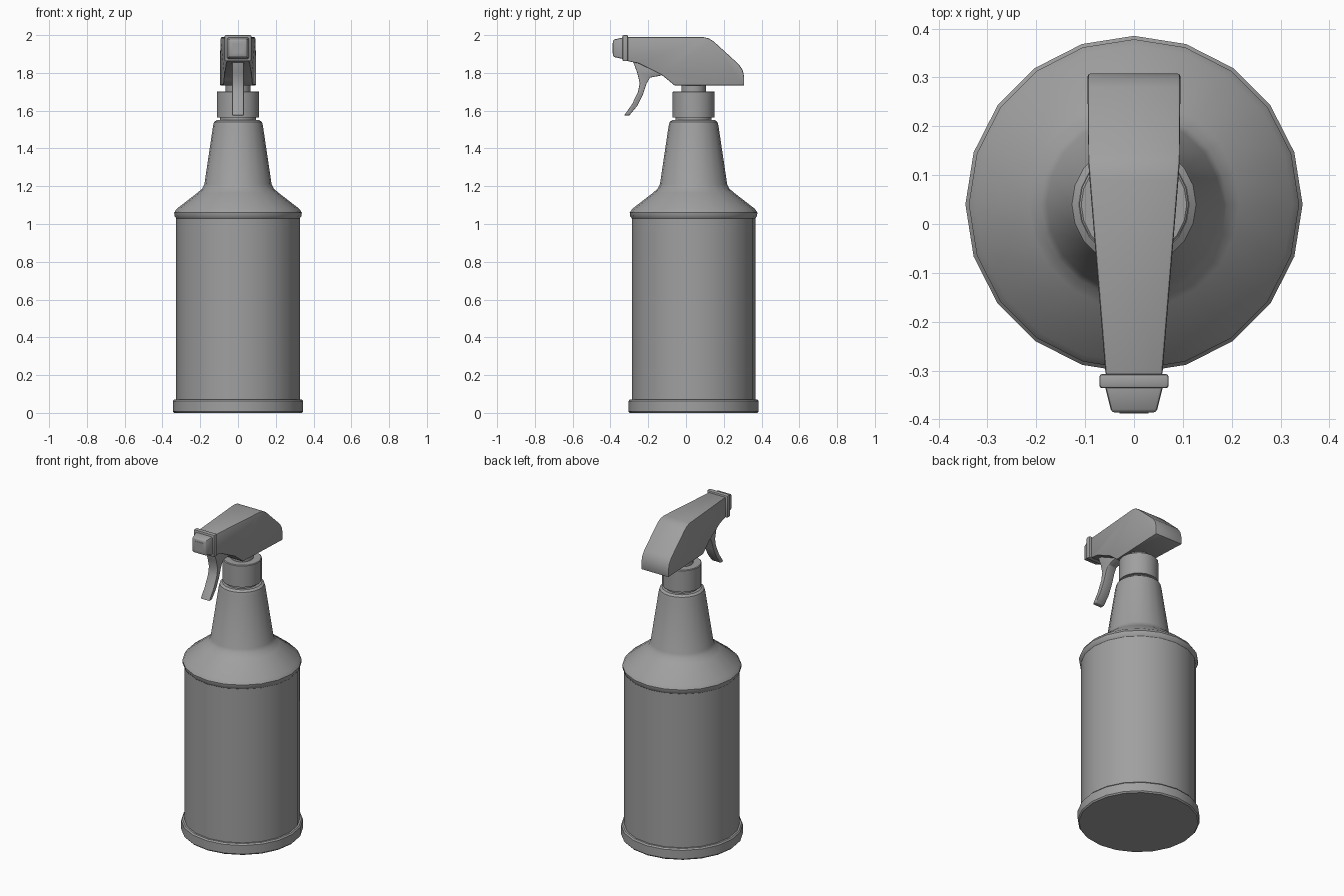
import bpy, bmesh, math

cube = bpy.data.objects.get("Cube")
if cube:
    bpy.data.objects.remove(cube, do_unlink=True)

grey = bpy.data.materials.new("plain grey")
grey.use_nodes = True
GREY = (0.35, 0.35, 0.35, 1)
grey.diffuse_color = GREY
grey.node_tree.nodes["Principled BSDF"].inputs["Base Color"].default_value = GREY

AXIS_Y = 0.04   # centre of the bottle and cap
SIDES = 20


def finish(name, bm, angle=35, bevel=0):
    bmesh.ops.recalc_face_normals(bm, faces=bm.faces)
    mesh = bpy.data.meshes.new(name)
    bm.to_mesh(mesh)
    bm.free()
    mesh.materials.append(grey)
    obj = bpy.data.objects.new(name, mesh)
    bpy.context.collection.objects.link(obj)
    bpy.ops.object.select_all(action='DESELECT')
    obj.select_set(True)
    bpy.context.view_layer.objects.active = obj
    if bevel:
        mod = obj.modifiers.new("soft edges", 'BEVEL')
        mod.width = bevel
        mod.segments = 2
        mod.limit_method = 'ANGLE'
        mod.angle_limit = math.radians(40)
        bpy.ops.object.modifier_apply(modifier=mod.name)
    bpy.ops.object.shade_smooth_by_angle(angle=math.radians(angle))
    return obj


def lathe(name, profile):
    """Closed turned solid from (radius, height) points."""
    bm = bmesh.new()
    rings = []
    for r, z in profile:
        rings.append([bm.verts.new((r * math.cos(math.tau * i / SIDES),
                                    AXIS_Y + r * math.sin(math.tau * i / SIDES), z))
                      for i in range(SIDES)])
    for a, b in zip(rings, rings[1:]):
        for i in range(SIDES):
            j = (i + 1) % SIDES
            bm.faces.new((a[i], a[j], b[j], b[i]))
    bm.faces.new(rings[0][::-1])
    bm.faces.new(rings[-1])
    return finish(name, bm)


def side_extrude(name, outline, half_width, bevel):
    """Solid from a (y, z) side outline; half_width gives the x extent at each y."""
    bm = bmesh.new()
    left, right = [[bm.verts.new((s * half_width(y), y, z)) for y, z in outline]
                   for s in (1, -1)]
    n = len(outline)
    for i in range(n):
        j = (i + 1) % n
        bm.faces.new((left[i], left[j], right[j], right[i]))
    bm.faces.new(left)
    bm.faces.new(right[::-1])
    return finish(name, bm, 40, bevel)


def nozzle_block(name, sections, bevel):
    """Rectangular loft along y from (y, half width, bottom, top) sections."""
    bm = bmesh.new()
    loops = [[bm.verts.new(p) for p in ((-w, y, lo), (w, y, lo), (w, y, hi), (-w, y, hi))]
             for y, w, lo, hi in sections]
    for a, b in zip(loops, loops[1:]):
        for i in range(4):
            j = (i + 1) % 4
            bm.faces.new((a[i], a[j], b[j], b[i]))
    bm.faces.new(loops[0])
    bm.faces.new(loops[-1])
    return finish(name, bm, 40, bevel)


# Bottle: foot ring, body, shoulder and neck
lathe("bottle", [
    (0.338, 0), (0.345, 0.008), (0.345, 0.062), (0.338, 0.07), (0.327, 0.07),
    (0.327, 1.03), (0.336, 1.042), (0.338, 1.06), (0.325, 1.08),
    (0.215, 1.165), (0.19, 1.187), (0.178, 1.21),
    (0.132, 1.52), (0.127, 1.54), (0.113, 1.55), (0.095, 1.55), (0.095, 1.56)])

# Cap and stem
lathe("cap_seal", [(0.095, 1.55), (0.095, 1.575)])
lathe("screw_cap", [(0.112, 1.565), (0.112, 1.698), (0.108, 1.702)])
lathe("stem", [(0.065, 1.69), (0.065, 1.75)])

# Sprayer head, narrowing towards the nozzle
side_extrude("sprayer_head", [
    (-0.31, 1.99), (0.09, 1.99), (0.12, 1.983), (0.145, 1.968),
    (0.28, 1.845), (0.3, 1.815), (0.308, 1.78), (0.308, 1.733),
    (-0.06, 1.733), (-0.095, 1.762), (-0.13, 1.79), (-0.25, 1.85), (-0.31, 1.862)],
    lambda y: 0.095 - 0.037 * max(0, 0.14 - y) / 0.45, 0.006)

# Nozzle collar and tip
nozzle_block("nozzle_collar", [(-0.307, 0.071, 1.862, 2.0), (-0.336, 0.071, 1.862, 2.0)], 0.006)
nozzle_block("nozzle_tip", [(-0.33, 0.06, 1.873, 1.988), (-0.386, 0.046, 1.885, 1.976)], 0.007)
nozzle_block("nozzle_outlet", [(-0.38, 0.03, 1.902, 1.959), (-0.388, 0.03, 1.902, 1.959)], 0)

# Curved trigger
side_extrude("trigger", [
    (-0.28, 1.86), (-0.258, 1.8), (-0.245, 1.745), (-0.254, 1.7), (-0.285, 1.635),
    (-0.327, 1.575), (-0.3, 1.575), (-0.258, 1.625), (-0.228, 1.685), (-0.208, 1.745),
    (-0.19, 1.775), (-0.127, 1.787), (-0.12, 1.82)],
    lambda y: 0.031, 0.004)
